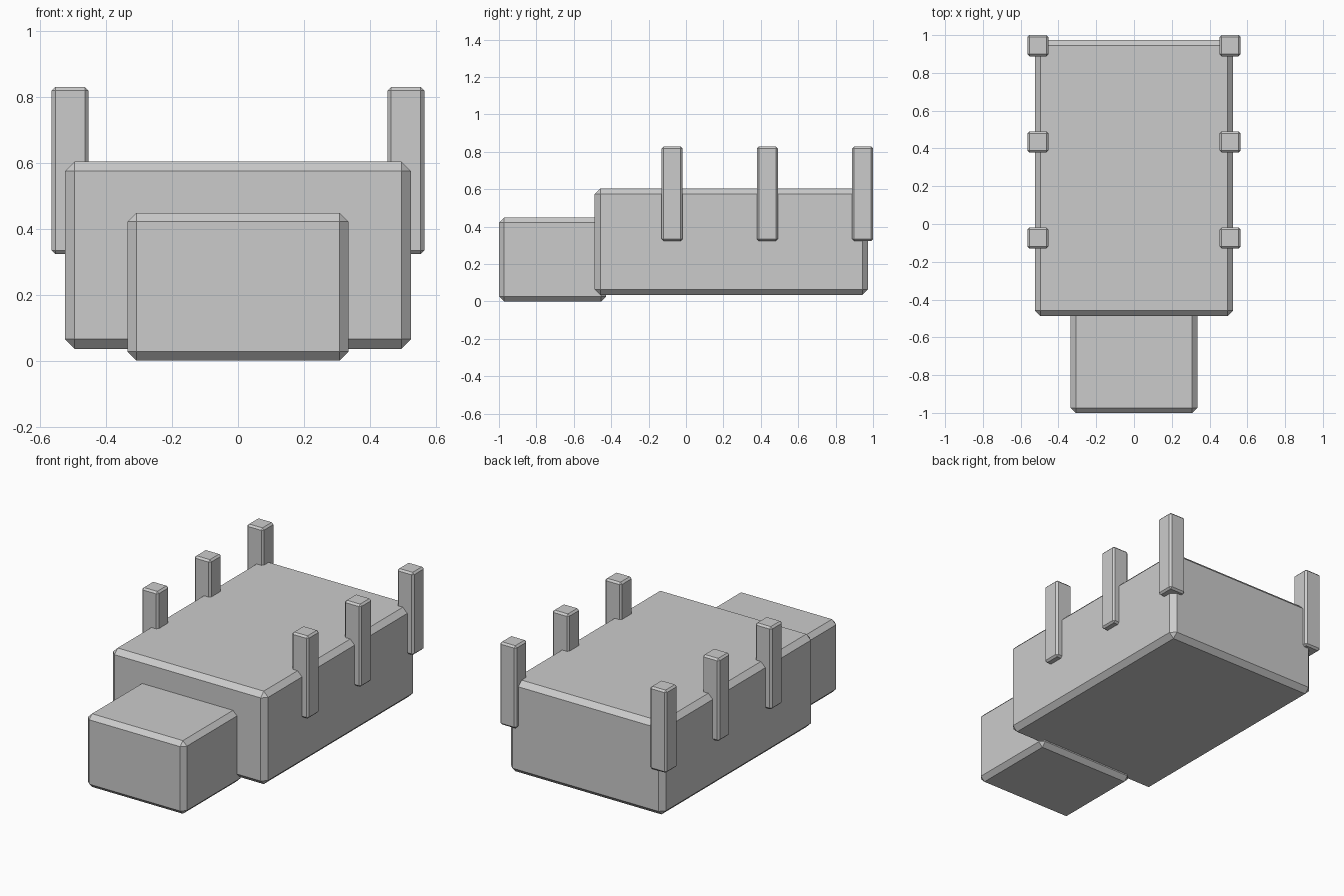
import bpy

if "Cube" in bpy.data.objects:
    bpy.data.objects.remove(bpy.data.objects["Cube"])


def chamfered_box(name, lo, hi, chamfer):
    """Box between two corners with a single flat chamfer on every edge."""
    centre = [(a + b) / 2 for a, b in zip(lo, hi)]
    bpy.ops.mesh.primitive_cube_add(size=1, location=centre)
    box = bpy.context.object
    box.name = name
    box.scale = [b - a for a, b in zip(lo, hi)]
    bpy.ops.object.transform_apply(location=False, rotation=False, scale=True)
    bevel = box.modifiers.new("chamfer", 'BEVEL')
    bevel.width = chamfer
    bevel.segments = 1
    bevel.limit_method = 'NONE'
    return box


# Large rear bed and lower front cab
chamfered_box("bed", (-0.525, -0.488, 0.035), (0.525, 0.974, 0.604), 0.03)
chamfered_box("cab", (-0.335, -1.0, 0.0), (0.335, -0.427, 0.448), 0.027)

# Three stakes along each side of the bed
HALF = 0.056
for side, x in (("left", -0.509), ("right", 0.509)):
    for i, y in enumerate((-0.074, 0.435, 0.944)):
        chamfered_box(f"stake_{side}_{i + 1}",
                      (x - HALF, y - HALF, 0.323),
                      (x + HALF, y + HALF, 0.829), 0.011)
